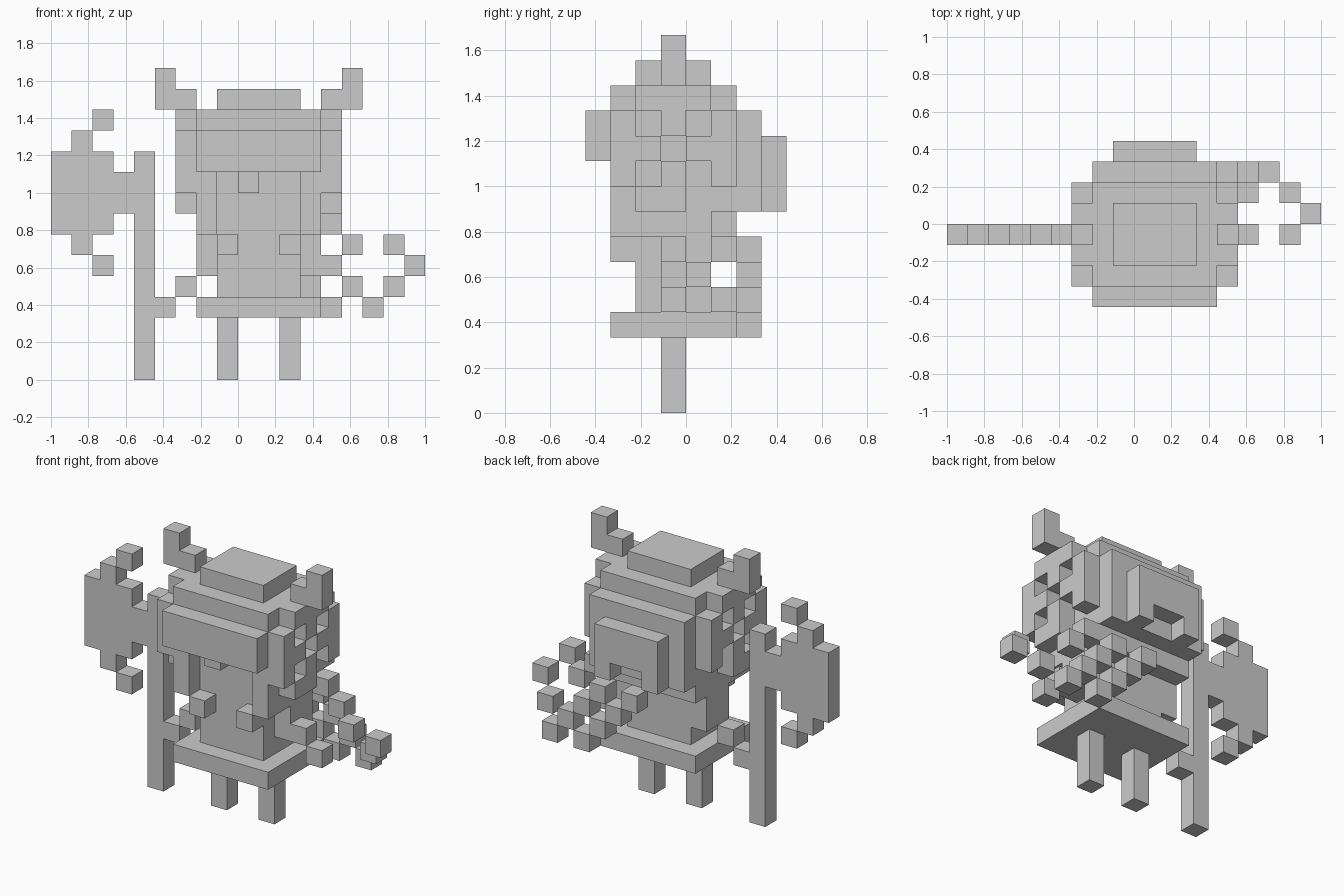
import bpy, bmesh
from mathutils import Vector

if "Cube" in bpy.data.objects:
    bpy.data.objects.remove(bpy.data.objects["Cube"])

U = 1 / 9          # edge length of one voxel


def block(x0, x1, y0, y1, z0, z1):
    """Set of voxel cells filling a box (grid units)."""
    return {(x, y, z) for x in range(x0, x1) for y in range(y0, y1) for z in range(z0, z1)}


def mirror(cells):
    """Mirror across the figure's centre plane (grid x = 1)."""
    return {(1 - x, y, z) for x, y, z in cells}


def build(name, cells):
    """Make a blocky object showing only the exposed faces, merged where flat."""
    bm = bmesh.new()
    for c in cells:
        for a in range(3):
            for s in (0, 1):
                n = list(c)
                n[a] += 2 * s - 1
                if tuple(n) in cells:
                    continue
                loop = [(0, 0), (1, 0), (1, 1), (0, 1)]
                verts = []
                for u, v in (loop if s else reversed(loop)):
                    p = Vector(c)
                    p[a] += s
                    p[(a + 1) % 3] += u
                    p[(a + 2) % 3] += v
                    verts.append(bm.verts.new(p * U))
                bm.faces.new(verts)
    bmesh.ops.remove_doubles(bm, verts=bm.verts, dist=1e-4)
    bmesh.ops.dissolve_limit(bm, angle_limit=0.01, verts=bm.verts, edges=bm.edges)
    me = bpy.data.meshes.new(name)
    bm.to_mesh(me)
    bm.free()
    bpy.context.collection.objects.link(bpy.data.objects.new(name, me))


# legs and wide skirt
leg = block(2, 3, -1, 0, 0, 3)
build("right_leg", leg)
build("left_leg", mirror(leg))
build("skirt", block(-2, 4, -3, 2, 3, 4))

# torso and head core
build("torso", block(-1, 3, -2, 1, 4, 7) | block(-2, 4, -1, 1, 5, 7))
build("head", block(-1, 3, -2, 2, 7, 12) | block(-2, 4, -1, 2, 7, 12))
build("nose", {(0, -3, 9)})

# hair framing the face, with braid ends
hair = block(3, 4, -3, -1, 7, 12) | {(2, -3, 6)}
build("right_face_hair", hair)
build("left_face_hair", mirror(hair))

# perforated helmet sides
holes = {(4, -2, 11), (4, 0, 11), (4, -1, 10), (4, -2, 9), (4, 0, 9)}
side = (block(4, 5, -3, 2, 9, 12) - holes) | block(4, 5, -2, 0, 8, 9)
build("helmet_right_side", side)
build("helmet_left_side", mirror(side))

# helmet dome, brow band and neck guard
build("helmet_dome", block(-3, 5, -2, 1, 12, 13) | block(-2, 4, -3, 2, 12, 13)
      | block(-1, 3, -2, 1, 13, 14))
build("helmet_brow", block(-2, 4, -4, -3, 10, 12) | block(-2, 4, -3, -2, 10, 12))
build("helmet_back", block(-2, 4, 2, 3, 8, 12) | block(-1, 3, 3, 4, 8, 11)
      - block(0, 2, 3, 4, 8, 9))

# horns
horn = block(4, 6, -1, 0, 13, 14) | block(5, 6, -1, 0, 13, 15)
build("right_horn", horn)
build("left_horn", mirror(horn))

# arms
build("left_arm", {(-3, -1, 4), (-4, -1, 3)})
build("right_arm", {(4, -1, 5), (5, -1, 4)})

# axe: shaft and stepped blade (column x: bottom, top)
build("axe_shaft", block(-5, -4, -1, 0, 0, 11))
blade = {(-7, -1, 12), (-7, -1, 5)}
for x, lo, hi in ((-6, 8, 10), (-7, 7, 11), (-8, 6, 12), (-9, 7, 11)):
    blade |= block(x, x + 1, -1, 0, lo, hi)
build("axe_blade", blade)

# diagonal strands across the back and the loose loop at the side
build("back_strand_upper", {(3 + i, 2, 6 - i) for i in range(4)})
build("back_strand_lower", {(1 + i, 2, 6 - i) for i in range(4)})
build("side_loop", {(7, 1, 4), (8, 0, 5), (7, -1, 6), (5, 1, 6), (4, 1, 7)})
